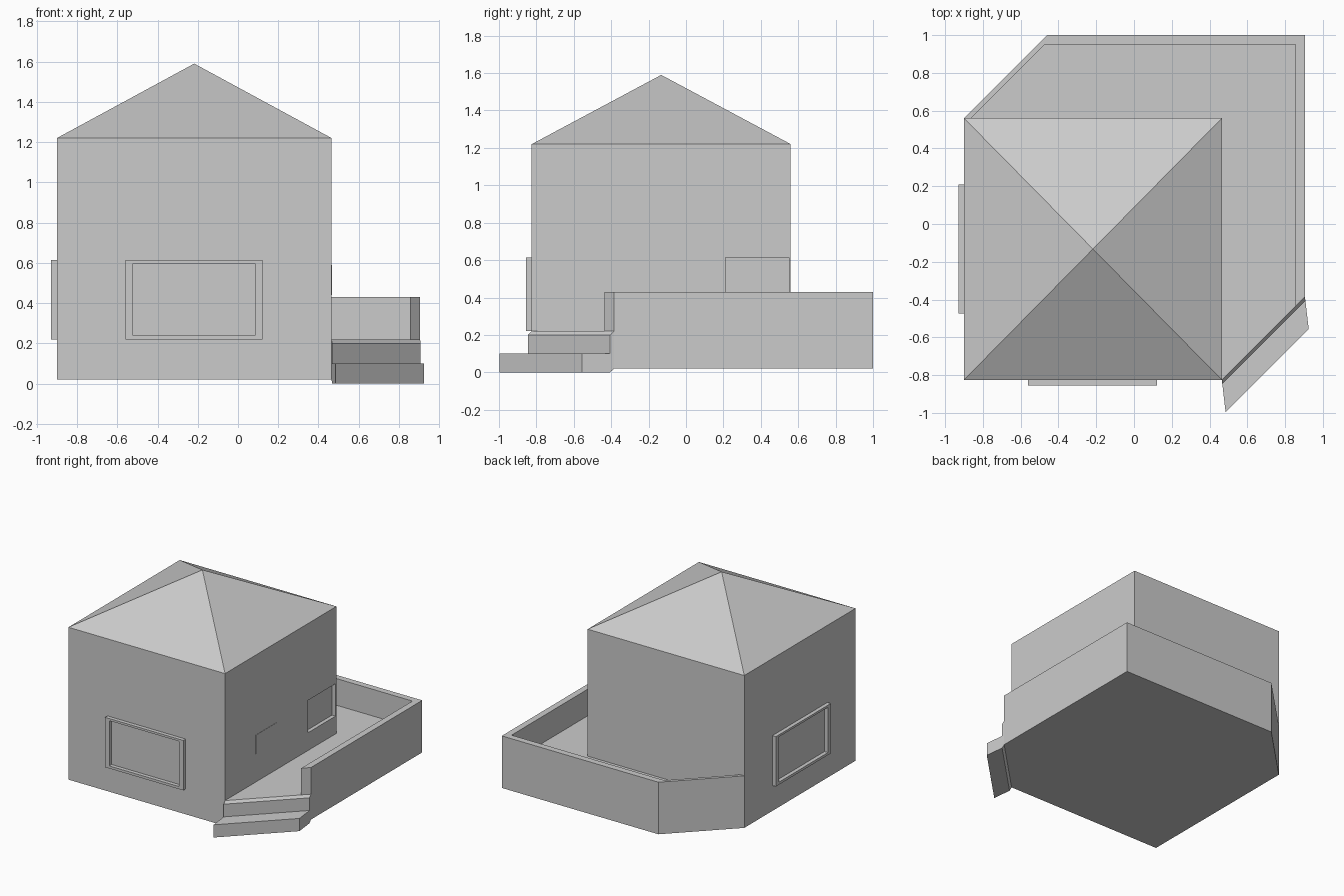
import bpy, bmesh

cube = bpy.data.objects.get("Cube")
if cube:
    bpy.data.objects.remove(cube, do_unlink=True)

GREY = (0.6, 0.6, 0.6, 1)
mat = bpy.data.materials.new("plain_grey")
mat.use_nodes = True
mat.diffuse_color = GREY
bsdf = mat.node_tree.nodes["Principled BSDF"]
bsdf.inputs["Base Color"].default_value = GREY

# House extents, floor levels and wall tops
X0, X1, Y0, Y1 = -0.9, 0.465, -0.825, 0.56
GROUND, FLOOR, PARAPET, EAVES, APEX = 0.02, 0.22, 0.43, 1.22, 1.59


def finish(name, bm):
    bmesh.ops.recalc_face_normals(bm, faces=bm.faces)
    mesh = bpy.data.meshes.new(name)
    bm.to_mesh(mesh)
    bm.free()
    mesh.materials.append(mat)
    obj = bpy.data.objects.new(name, mesh)
    bpy.context.collection.objects.link(obj)
    return obj


def loft(name, rings, caps=True, closed=False):
    """Skin equal rings of points; cap the ends or close the loop."""
    bm = bmesh.new()
    loops = [[bm.verts.new(p) for p in ring] for ring in rings]
    pairs = list(zip(loops, loops[1:]))
    if closed:
        pairs.append((loops[-1], loops[0]))
    for a, b in pairs:
        for i in range(len(a)):
            j = (i + 1) % len(a)
            bm.faces.new((a[i], a[j], b[j], b[i]))
    if caps:
        bm.faces.new(loops[0])
        bm.faces.new(loops[-1])
    return finish(name, bm)


def prism(name, outline, z0, z1):
    return loft(name, [[(x, y, z) for x, y in outline] for z in (z0, z1)])


def rect(a0, a1, b0, b1):
    return [(a0, b0), (a1, b0), (a1, b1), (a0, b1)]


# House walls with the hipped roof as one solid
bm = bmesh.new()
low, high = ([bm.verts.new((x, y, z)) for x, y in rect(X0, X1, Y0, Y1)]
             for z in (GROUND, EAVES))
tip = bm.verts.new(((X0 + X1) / 2, (Y0 + Y1) / 2, APEX))
bm.faces.new(low)
for i in range(4):
    j = (i + 1) % 4
    bm.faces.new((low[i], low[j], high[j], high[i]))
    bm.faces.new((high[i], high[j], tip))
house = finish("house", bm)

# Shallow niche facing the terrace
cutter = prism("niche_cutter", rect(X1 - 0.03, X1 + 0.1, 0.21, 0.55), 0.36, 0.615)
cutter.hide_render = True
mod = house.modifiers.new("niche", 'BOOLEAN')
mod.object = cutter
mod.solver = 'EXACT'
bpy.context.view_layer.objects.active = house
bpy.ops.object.modifier_apply(modifier=mod.name)
bpy.data.objects.remove(cutter, do_unlink=True)

# Small flush hatch on the terrace side
prism("side_hatch", rect(X1 - 0.01, X1 + 0.002, -0.445, -0.18), 0.44, 0.59)

# Terrace floor and the parapet around it
inner = [(0.855, -0.435), (0.855, 0.95), (-0.474, 0.95), (-0.864, Y1)]
outer = [(0.905, -0.385), (0.905, 1), (-0.46, 1), (X0, Y1)]
prism("terrace", [(X1, Y0)] + inner + [(X1, Y1)], GROUND, FLOOR)
prism("parapet", outer + inner[::-1], GROUND, PARAPET)

# Entrance steps: one stair profile swept along the cut corner
profile = [(0, GROUND), (0.12, 0), (1, 0), (1, 0.1), (0.12, 0.1), (0.12, 0.2), (0, FLOOR)]
loft("entrance_steps",
     [[(x + 0.02 * s, y - 0.172 * s, z) for s, z in profile]
      for x, y in ((X1, Y0), outer[0])])


# Window surrounds standing proud of the walls
def window_frame(name, start, end, place):
    edge = rect(start, end, FLOOR, 0.613)
    hole = rect(start + 0.037, end - 0.037, FLOOR + 0.02, 0.596)
    rings = [[place(u, z, d) for u, z in shape]
             for shape, d in ((edge, 0), (edge, 0.03), (hole, 0.03), (hole, 0))]
    loft(name, rings, caps=False, closed=True)


window_frame("front_window_frame", -0.56, 0.122, lambda u, z, d: (u, Y0 - d, z))
window_frame("side_window_frame", -0.475, 0.21, lambda u, z, d: (X0 - d, u, z))
